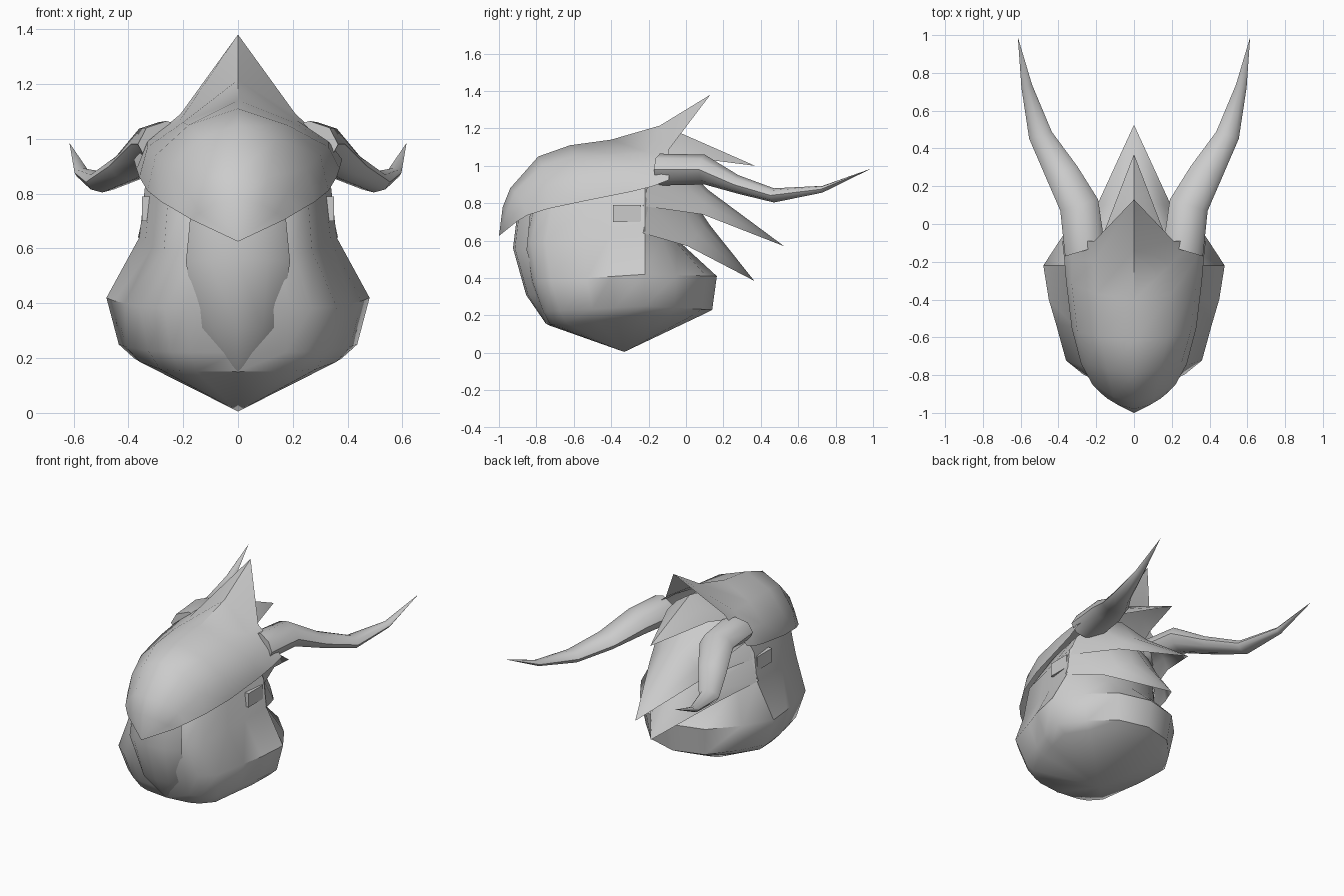
import bpy, bmesh, math
from mathutils import Vector

cube = bpy.data.objects.get("Cube")
if cube:
    bpy.data.objects.remove(cube)

grey = bpy.data.materials.new("plain grey")
grey.use_nodes = True
grey.diffuse_color = (0.6, 0.6, 0.6, 1)
grey.node_tree.nodes["Principled BSDF"].inputs["Base Color"].default_value = (0.6, 0.6, 0.6, 1)
CENTRE = Vector((0, -0.3, 0.55))


def finish(bm, name, angle=40, solid=False):
    """Weld, orient outward and smooth a mesh, keeping its creases."""
    bmesh.ops.remove_doubles(bm, verts=bm.verts, dist=0.0005)
    bmesh.ops.recalc_face_normals(bm, faces=bm.faces)
    out = sum(f.normal.dot(f.calc_center_median() - CENTRE) * f.calc_area() for f in bm.faces)
    if out < 0 and not solid:
        bmesh.ops.reverse_faces(bm, faces=bm.faces)
    mesh = bpy.data.meshes.new(name)
    bm.to_mesh(mesh)
    bm.free()
    mesh.materials.append(grey)
    ob = bpy.data.objects.new(name, mesh)
    bpy.context.collection.objects.link(ob)
    bpy.ops.object.select_all(action='DESELECT')
    ob.select_set(True)
    bpy.context.view_layer.objects.active = ob
    bpy.ops.object.shade_smooth_by_angle(angle=math.radians(angle))
    return ob


def loft(bm, rows, closed=False):
    """Bridge rows of points; a one-point row is a tip."""
    n = max(len(r) for r in rows)
    grid = []
    for r in rows:
        vs = [bm.verts.new(p) for p in r]
        grid.append(vs if len(vs) == n else vs * n)
    for a, b in zip(grid, grid[1:]):
        for i in range(n if closed else n - 1):
            j = (i + 1) % n
            quad = list(dict.fromkeys((a[i], a[j], b[j], b[i])))
            if len(quad) > 2:
                bm.faces.new(quad)
    return grid


def mirrored(row):
    """Extend a half row, centre first, to the other side."""
    return [(-x, y, z) for x, y, z in row[:0:-1]] + list(row)


def sheet(name, rows, angle=40):
    bm = bmesh.new()
    loft(bm, [mirrored(r) for r in rows])
    return finish(bm, name, angle)


# Head: rings follow one outline, stretched to front, side and back extents
outline = [(0, -1), (.4, -.97), (.56, -.93), (.75, -.81), (.86, -.5),
           (.94, -.29), (1, 0), (.77, .44), (.45, .85), (0, 1)]


def head_ring(front, front_z, width, side_z, back, back_z):
    half = []
    for fx, fy in outline:
        reach, end_z = (front, front_z) if fy < 0 else (back, back_z)
        t = abs(fy)
        half.append((fx * width, -.22 + t * (reach + .22), side_z + t * (end_z - side_z)))
    return half + [(-x, y, z) for x, y, z in half[-2:0:-1]]


bm = bmesh.new()
rings = loft(bm, [[(0, -.33, .005)],
                  head_ring(-.74, .15, .38, .2, .08, .2),
                  head_ring(-.78, .22, .435, .25, .14, .23),
                  head_ring(-.84, .38, .48, .42, .165, .41),
                  head_ring(-.875, .58, .36, .64, -.02, .58),
                  head_ring(-.83, .78, .34, .82, -.06, .85),
                  head_ring(-.68, .98, .22, 1.0, -.1, 1.05)], True)
bm.faces.new(rings[-1])
finish(bm, "head")

# Long plate down the middle of the face
sheet("face_plate", [
    [(0, -.9, .76), (.1, -.89, .76), (.17, -.83, .76)],
    [(0, -.925, .56), (.11, -.915, .56), (.19, -.85, .55)],
    [(0, -.855, .31), (.09, -.845, .31), (.15, -.78, .31)],
    [(0, -.745, .15)]])

# Hood: front beak, domed crown and rear flare
sheet("hood", [
    [(0, -1, .625)],
    [(0, -.98, .78), (.09, -.955, .76), (.14, -.925, .73), (.17, -.9, .705)],
    [(0, -.94, .88), (.11, -.915, .86), (.18, -.87, .80), (.22, -.85, .735)],
    [(0, -.79, 1.05), (.14, -.77, 1.0), (.25, -.74, .89), (.28, -.74, .77)],
    [(0, -.62, 1.11), (.18, -.6, 1.05), (.3, -.57, .94), (.33, -.55, .81)],
    [(0, -.4, 1.14), (.2, -.37, 1.06), (.33, -.32, .97), (.36, -.3, .86)],
    [(0, -.14, 1.215), (.21, -.2, 1.07), (.33, -.18, .99), (.37, -.18, .89)],
    [(0, .13, 1.38), (.21, -.09, 1.09), (.31, -.09, 1.0), (.38, -.09, .925)]], 50)

# Three pointed neck layers, each narrowing to a tip
sheet("upper_neck_layer", [
    [(0, -.3, 1.12), (.13, -.28, 1.07), (.22, -.25, 1.0)],
    [(0, -.04, 1.18), (.09, -.03, 1.12), (.15, -.02, 1.05)],
    [(0, .37, 1.0)]])
sheet("middle_neck_layer", [
    [(0, -.12, 1.1), (.2, -.15, 1.02), (.3, -.2, .92), (.345, -.23, .785)],
    [(0, .12, .87), (.1, .11, .85), (.16, .1, .8), (.2, .09, .74)],
    [(0, .525, .57)]])
sheet("lower_neck_layer", [
    [(0, -.05, .95), (.2, -.1, .9), (.33, -.2, .79), (.365, -.23, .64)],
    [(0, .13, .68), (.1, .1, .67), (.19, .06, .63), (.25, .01, .57)],
    [(0, .365, .385)]])

# Swept horns: centre, half width, half height
horn_path = [((.26, -.14, .98), .105, .085), ((.29, .1, .98), .1, .08),
             ((.385, .28, .90), .085, .05), ((.495, .47, .842), .06, .038),
             ((.568, .73, .875), .028, .018)]
for side, name in ((1, "left_horn"), (-1, "right_horn")):
    bm = bmesh.new()
    rows = []
    for (x, y, z), w, h in horn_path:
        ring = []
        for k in range(8):
            a = math.tau * k / 8
            # Sections lean across the outward sweep
            ring.append((side * (x + w * math.cos(a)), y - .3 * w * math.cos(a), z + h * math.sin(a)))
        rows.append(ring)
    grid = loft(bm, rows + [[(side * .615, .99, .985)]], True)
    bm.faces.new(grid[0])
    finish(bm, name, 50, True)

# Temple hinges under the hood rim
for side, name in ((1, "left_hinge"), (-1, "right_hinge")):
    bm = bmesh.new()
    bmesh.ops.create_cube(bm, size=1)
    for v in bm.verts:
        v.co = (side * .325 + v.co.x * .05, -.315 + v.co.y * .15, .745 + v.co.z * .09)
    finish(bm, name, 30, True)
